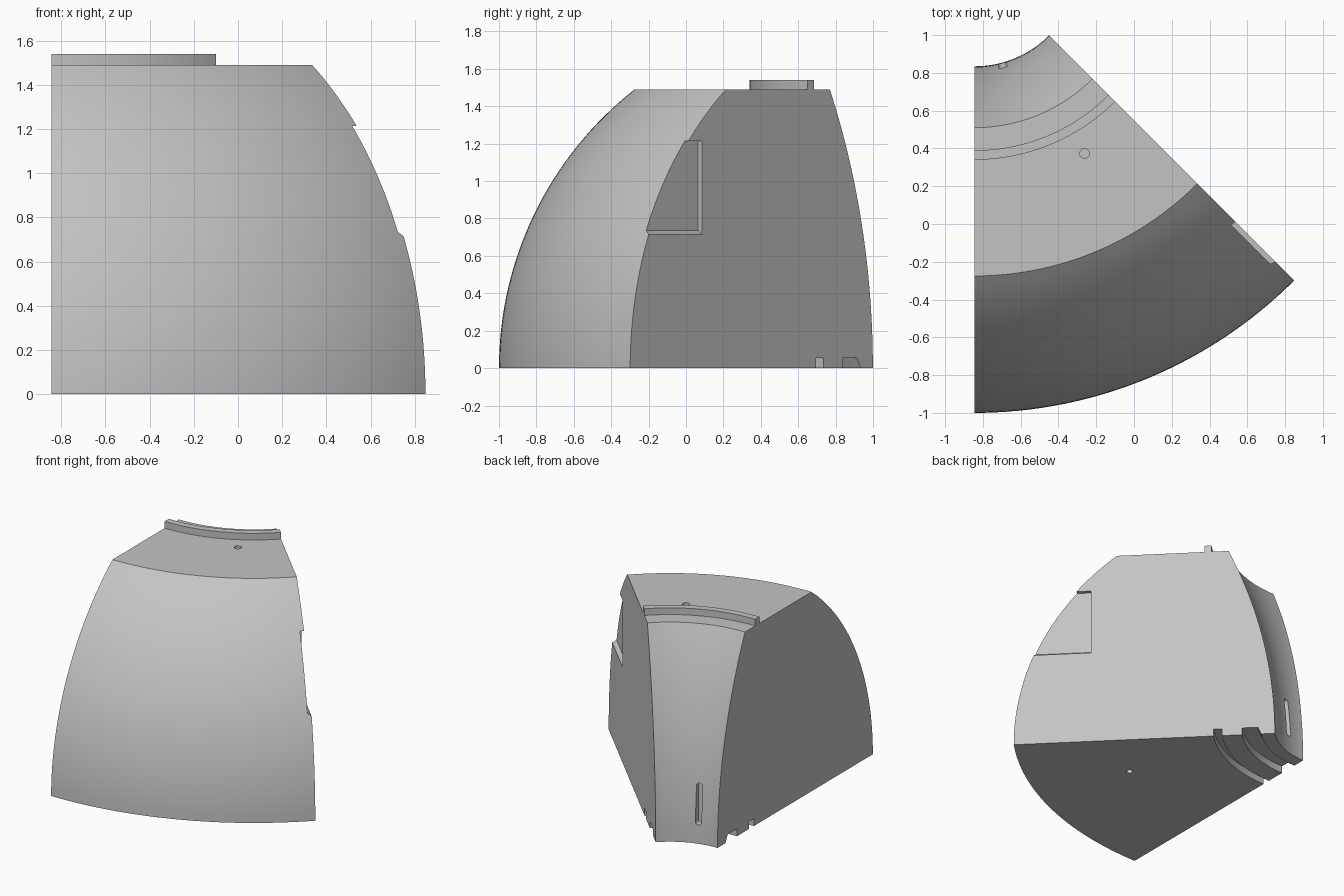
import bpy, bmesh, math
from mathutils import Vector

if "Cube" in bpy.data.objects:
    bpy.data.objects.remove(bpy.data.objects["Cube"], do_unlink=True)

AXIS = Vector((-0.845, 1.395, 0))   # centre of the revolved sector
SWEEP = math.radians(45)
TOP = 1.49


def polar(r, angle, z):
    return AXIS + Vector((r * math.sin(angle), -r * math.cos(angle), z))


def loft(name, rings):
    """Closed solid skinned through matching rings of points."""
    bm = bmesh.new()
    loops = [[bm.verts.new(p) for p in ring] for ring in rings]
    n = len(loops[0])
    for a, b in zip(loops, loops[1:]):
        for i in range(n):
            j = (i + 1) % n
            bm.faces.new((a[i], a[j], b[j], b[i]))
    bm.faces.new(loops[0])
    bm.faces.new(loops[-1])
    bmesh.ops.recalc_face_normals(bm, faces=bm.faces)
    mesh = bpy.data.meshes.new(name)
    bm.to_mesh(mesh)
    bm.free()
    obj = bpy.data.objects.new(name, mesh)
    bpy.context.collection.objects.link(obj)
    return obj


def arc_profile(base, drop, steps):
    """Circular profile, vertical at the base, shifted by drop at the top."""
    radius = (TOP ** 2 + drop ** 2) / (2 * abs(drop))
    sign = math.copysign(1, drop)
    limit = math.asin(TOP / radius)
    return [(base + sign * radius * (1 - math.cos(limit * i / steps)),
             radius * math.sin(limit * i / steps)) for i in range(steps + 1)]


# Cross-section: domed outside, top rib, flared inside, grooves underneath
profile = arc_profile(2.395, -0.725, 32)
profile += [(1.055, TOP), (1.055, 1.54), (1.005, 1.54), (1.005, TOP)]
profile += arc_profile(0.56, 0.325, 24)[::-1]
profile += [(0.655, 0), (0.68, 0.055), (0.79, 0.055), (0.79, 0),
            (0.933, 0), (0.933, 0.055), (0.99, 0.055), (0.99, 0)]
STEPS = 32
body = loft("shell_segment", [[polar(r, SWEEP * k / STEPS, z) for r, z in profile]
                              for k in range(STEPS + 1)])

# Side pocket, open to the outer surface, with a sloped sill
normal = Vector((1, 1, 0)).normalized()


def pocket_ring(offset, sill):
    corners = [(1.853, sill), (2.6, sill), (2.6, 1.215), (1.853, 1.215)]
    return [polar(r, SWEEP, z) + normal * offset for r, z in corners]


cutters = [loft("pocket_cutter", [pocket_ring(0.028, 0.695), pocket_ring(-0.028, 0.735)])]

# Round-ended slot in the inner wall
slot_angle = math.radians(15)
across = Vector((math.cos(slot_angle), math.sin(slot_angle), 0))
half, low, high = 0.022, 0.16, 0.42
outline = []
for centre, start in ((high, 0), (low, math.pi)):
    for i in range(9):
        a = start + math.pi * i / 8
        outline.append((half * math.cos(a), centre + half * math.sin(a)))
cutters.append(loft("slot_cutter", [[polar(r, slot_angle, z) + across * s for s, z in outline]
                                    for r in (0.45, 0.62)]))


# Small round holes in the top and the underside
def hole(name, r, radius, z0, z1):
    centre = polar(r, math.radians(29.7), 0)
    rings = [[centre + Vector((radius * math.cos(math.tau * i / 24),
                               radius * math.sin(math.tau * i / 24), z))
              for i in range(24)] for z in (z0, z1)]
    return loft(name, rings)


cutters.append(hole("top_hole_cutter", 1.176, 0.025, TOP - 0.05, TOP + 0.05))
cutters.append(hole("bottom_hole_cutter", 1.68, 0.022, -0.05, 0.05))

bpy.ops.object.select_all(action='DESELECT')
bpy.context.view_layer.objects.active = body
body.select_set(True)
for cutter in cutters:
    mod = body.modifiers.new(cutter.name, 'BOOLEAN')
    mod.operation = 'DIFFERENCE'
    mod.solver = 'EXACT'
    mod.object = cutter
    bpy.ops.object.modifier_apply(modifier=mod.name)
for cutter in cutters:
    bpy.data.objects.remove(cutter, do_unlink=True)
bpy.ops.object.shade_smooth_by_angle(angle=math.radians(25))

# Single plain grey material
grey = bpy.data.materials.new("light_grey")
grey.use_nodes = True
colour = (0.55, 0.55, 0.55, 1)
grey.diffuse_color = colour
grey.node_tree.nodes["Principled BSDF"].inputs["Base Color"].default_value = colour
body.data.materials.clear()
body.data.materials.append(grey)
